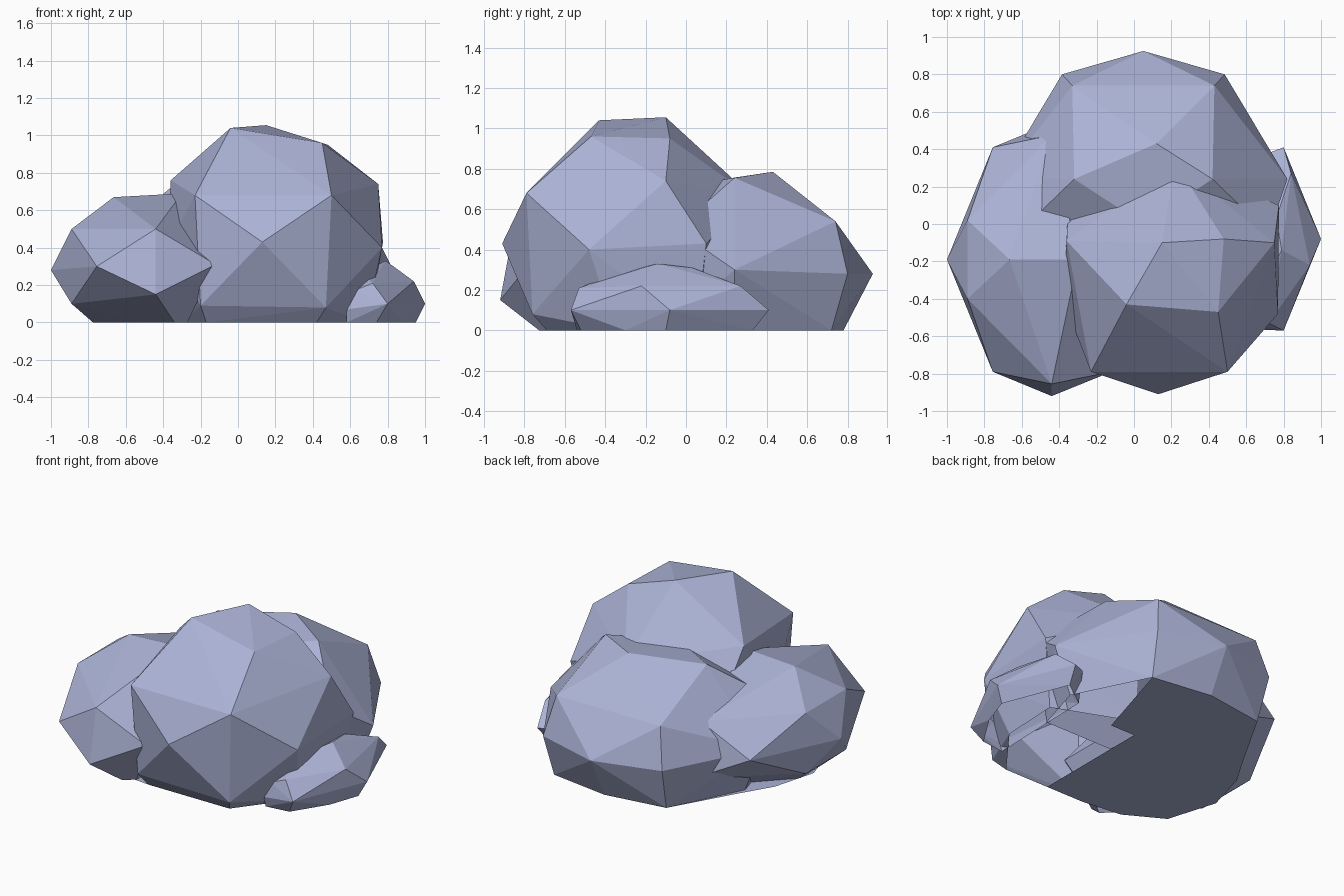
import bpy, bmesh

if "Cube" in bpy.data.objects:
    bpy.data.objects.remove(bpy.data.objects["Cube"])

stone = bpy.data.materials.new("stone")
stone.diffuse_color = (.41, .45, .67, 1)
stone.use_nodes = True
stone.node_tree.nodes["Principled BSDF"].inputs["Base Color"].default_value = stone.diffuse_color


def add_object(name, bm):
    mesh = bpy.data.meshes.new(name)
    bm.to_mesh(mesh)
    bm.free()
    mesh.materials.append(stone)
    bpy.context.collection.objects.link(bpy.data.objects.new(name, mesh))


def boulder(name, points, mirrored=(), axis=0, centre=0.0):
    """Faceted stone: convex hull of corner points, cut open at the ground."""
    corners = list(points)
    for p in mirrored:
        q = list(p)
        q[axis] = 2 * centre - q[axis]
        corners += [p, tuple(q)]
    bm = bmesh.new()
    for p in corners:
        bm.verts.new(p)
    bmesh.ops.convex_hull(bm, input=bm.verts[:])
    loose = [v for v in bm.verts if not v.link_faces]
    bmesh.ops.delete(bm, geom=loose, context='VERTS')
    bmesh.ops.recalc_face_normals(bm, faces=bm.faces[:])
    # slice off everything below the ground, then drop faces lying on it
    bmesh.ops.bisect_plane(bm, geom=bm.verts[:] + bm.edges[:] + bm.faces[:], dist=1e-5,
                           plane_co=(0, 0, 0), plane_no=(0, 0, -1), clear_outer=True)
    flat = [f for f in bm.faces if all(abs(v.co.z) < 1e-4 for v in f.verts)]
    bmesh.ops.delete(bm, geom=flat, context='FACES')
    add_object(name, bm)


# Tall front boulder
boulder("main_boulder", [
    (.13, -.91, .43), (-.23, -.79, .68), (.50, -.79, .68),
    (-.04, -.43, 1.04), (.15, -.10, 1.055), (.45, -.47, .96), (.48, -.08, .95),
    (.75, -.10, .74), (-.36, -.09, .76), (.77, -.48, .40), (.775, .10, .43),
    (-.38, -.40, .40), (.22, .33, .66), (-.35, .15, .43),
    (-.20, -.76, .09), (.47, -.76, .08), (-.17, -.69, 0), (.42, -.69, 0),
    (.68, -.35, 0), (.70, .05, 0), (-.30, -.10, 0), (.20, .25, 0),
])

# Broad back boulder, symmetric left to right
boulder("back_boulder", [
    (.05, .925, .28), (.12, .43, .785), (.05, .78, 0), (.05, 0, .72),
], mirrored=[
    (.485, .80, .28), (.43, .74, .54), (.42, .24, .755),
    (.82, .24, .30), (.46, .72, 0), (.70, .24, 0), (.72, -.05, .50), (.60, -.10, 0),
], axis=0, centre=.05)

# Left boulder, symmetric front to back
boulder("left_boulder", [
    (-1.0, -.19, .28), (-.665, -.19, .67), (-.30, -.19, .69), (-.66, -.19, -.10),
], mirrored=[
    (-.755, -.79, .30), (-.44, -.92, .15), (-.44, -.855, .50), (-.12, -.79, .31),
    (-.89, -.40, .50), (-.89, -.40, .10), (-.30, -.65, -.06),
], axis=1, centre=-.19)

# Small stone leaning on the right side
boulder("small_stone", [
    (1.0, -.08, .10), (.94, -.22, .22), (.79, -.14, .33), (.76, .03, .31),
    (.80, .41, .10), (.72, .38, .10), (.84, .27, .22), (.80, -.57, .10),
    (.72, -.53, .21), (.66, -.38, .27), (.62, -.54, .17), (.58, -.56, .07),
    (.95, -.10, 0), (.88, -.30, 0), (.74, -.52, 0), (.58, -.54, 0),
    (.78, .33, 0), (.60, .20, 0),
])

# Flat base sheet, left open under the right-hand side
bm = bmesh.new()
outline = [(.46, .72), (.05, .78), (-.36, .72), (-.60, .30), (-.72, .10), (-.80, -.19),
           (-.70, -.52), (-.45, -.66), (-.17, -.69), (.10, -.69), (.10, .12), (.28, .12)]
face = bm.faces.new([bm.verts.new((x, y, 0)) for x, y in outline])
face.normal_update()
if face.normal.z > 0:
    face.normal_flip()
bmesh.ops.triangulate(bm, faces=[face])
add_object("base", bm)
